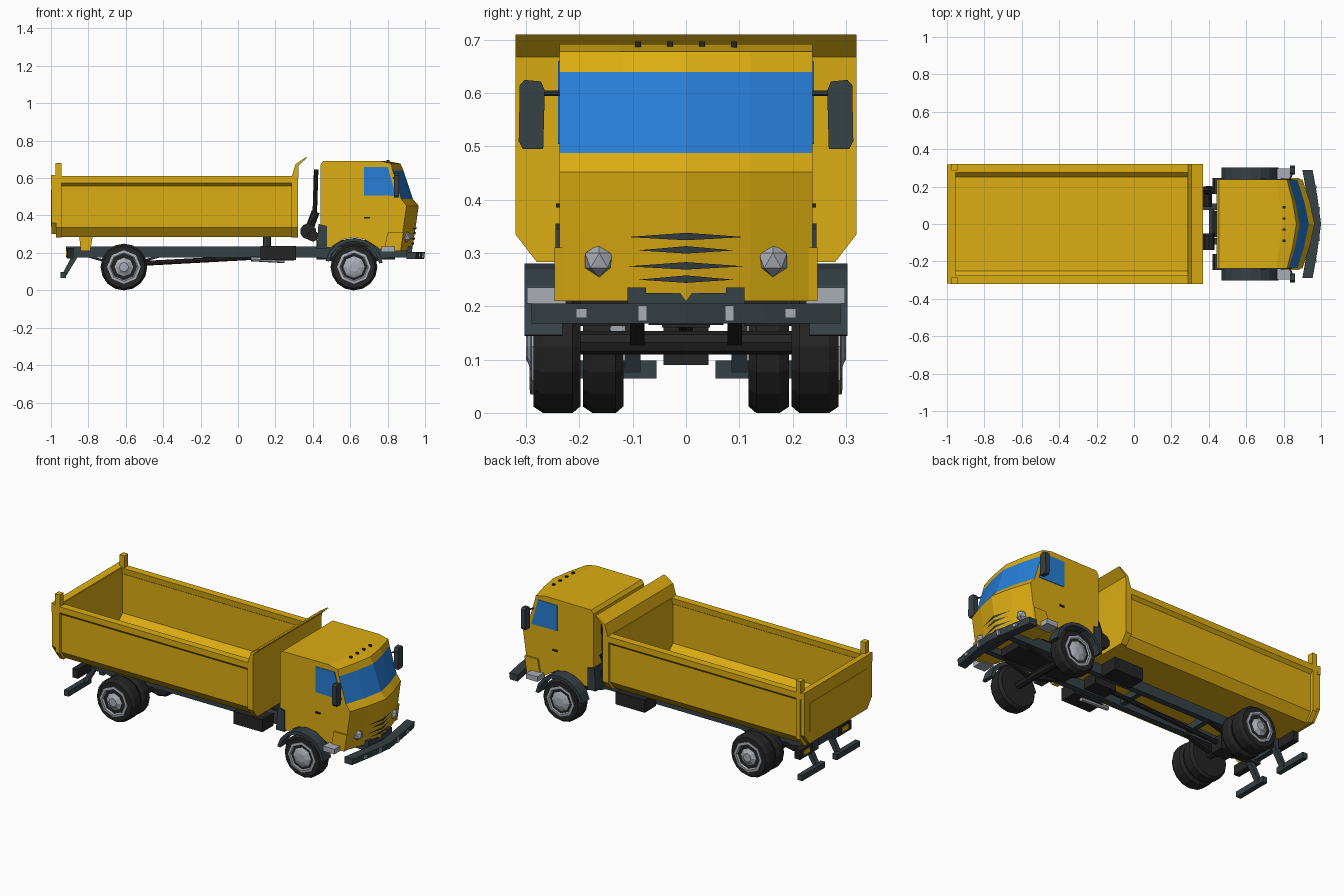
import bpy, bmesh, math
from mathutils import Vector


def material(name, rgb):
    m = bpy.data.materials.new(name)
    m.diffuse_color = (*rgb, 1)
    return m


YELLOW = material("yellow paint", (0.72, 0.42, 0.006))
BLUE = material("blue glass", (0.02, 0.21, 0.68))
SLATE = material("slate frame", (0.037, 0.052, 0.06))
BLACK = material("black rubber", (0.018, 0.018, 0.018))
GREY = material("light grey metal", (0.40, 0.43, 0.47))


def finish(name, bm, *mats):
    bmesh.ops.recalc_face_normals(bm, faces=bm.faces)
    me = bpy.data.meshes.new(name)
    bm.to_mesh(me)
    bm.free()
    for m in mats:
        me.materials.append(m)
    ob = bpy.data.objects.new(name, me)
    bpy.context.collection.objects.link(ob)
    return ob


def loft(name, sections, mats, rule=None):
    """Skin equal-length point loops and cap both ends; rule gives a material per strip."""
    bm = bmesh.new()
    rows = [[bm.verts.new(p) for p in s] for s in sections]
    n = len(rows[0])
    for a, b in zip(rows, rows[1:]):
        for i in range(n):
            f = bm.faces.new((a[i], a[(i + 1) % n], b[(i + 1) % n], b[i]))
            f.material_index = rule(i) if rule else 0
    bm.faces.new(rows[0])
    bm.faces.new(rows[-1])
    return finish(name, bm, *mats)


def prism_x(name, yz, a, b, mat):
    return loft(name, [[(x, y, z) for y, z in yz] for x in (a, b)], [mat])


def prism_y(name, xz, a, b, mat):
    return loft(name, [[(x, y, z) for x, z in xz] for y in (a, b)], [mat])


def box(name, x0, x1, y0, y1, z0, z1, mat):
    return prism_y(name, [(x0, z0), (x1, z0), (x1, z1), (x0, z1)], y0, y1, mat)


def rod(name, p, q, r, mat, n=8):
    p, q = Vector(p), Vector(q)
    bm = bmesh.new()
    bmesh.ops.create_cone(bm, cap_ends=True, segments=n, radius1=r, radius2=r, depth=(q - p).length)
    rot = (q - p).to_track_quat('Z', 'Y').to_matrix()
    bmesh.ops.rotate(bm, verts=bm.verts, matrix=rot)
    bmesh.ops.translate(bm, verts=bm.verts, vec=(p + q) / 2)
    return finish(name, bm, mat)


def lathe_y(name, prof, x, z, s, mat, n):
    """Revolve (radius, y) rings around a wheel axis."""
    return loft(name, [[(x + r * math.cos(2 * math.pi * i / n), s * y, z + r * math.sin(2 * math.pi * i / n))
                        for i in range(n)] for r, y in prof], [mat])


def mirrored(half):
    return half + [(-y, z) for y, z in reversed(half)]


# cab: side profile (x, z, sweep back at the corners), wheel arch in the bottom edge
HW = 0.237
sweep = lambda y: (abs(y) / HW) ** 1.35
cab = [(0.44, 0.23, 0), (0.44, 0.67, 0), (0.455, 0.69, 0), (0.79, 0.692, 0.03), (0.868, 0.678, 0.05),
       (0.885, 0.64, 0.058), (0.935, 0.488, 0.062), (0.966, 0.452, 0.065), (0.95, 0.34, 0.065),
       (0.93, 0.21, 0.065), (0.775, 0.21, 0)]
cab += [(0.62 + 0.158 * math.cos(math.radians(a)), 0.125 + 0.158 * math.sin(math.radians(a)), 0)
        for a in (48, 69, 90, 111, 132)] + [(0.50, 0.23, 0)]
loft("cab", [[(x - k * sweep(y), y, z) for x, z, k in cab] for y in (-HW, -0.12, 0, 0.12, HW)],
     [YELLOW, BLUE], lambda i: 1 if i == 5 else 0)


def front_x(y, z):
    return 0.93 + (z - 0.21) * 0.154 - 0.065 * sweep(y)


# grille slots, folded along the centre line
for z, w in ((0.33, 0.11), (0.305, 0.09), (0.275, 0.11), (0.25, 0.09)):
    bm = bmesh.new()
    l, t, r, b = [bm.verts.new((front_x(y, h) + 0.005, y, h)) for y, h in
                  ((-w, z), (0, z + 0.008), (w, z), (0, z - 0.006))]
    bm.faces.new((l, b, t))
    bm.faces.new((b, r, t))
    finish("grille_slot", bm, SLATE)

# roof marker lamps
for y in (-0.09, -0.03, 0.03, 0.09):
    box("roof_lamp", 0.795, 0.81, y - 0.006, y + 0.006, 0.684, 0.697, BLACK)

# parts that repeat on both sides of the cab
for s in (-1, 1):
    prism_y("side_window", [(0.675, 0.508), (0.675, 0.658), (0.80, 0.66), (0.845, 0.505)],
            s * 0.235, s * 0.2405, BLUE)
    box("door_handle", 0.675, 0.705, s * 0.236, s * 0.244, 0.385, 0.393, BLACK)
    prism_y("corner_panel", [(0.78, 0.21), (0.87, 0.21), (0.885, 0.31), (0.80, 0.31)],
            s * 0.23, s * 0.247, YELLOW)
    # headlight
    hx = front_x(0.163, 0.286)
    bm = bmesh.new()
    bmesh.ops.create_icosphere(bm, subdivisions=1, radius=0.031)
    bmesh.ops.translate(bm, verts=bm.verts, vec=(hx - 0.004, s * 0.163, 0.286))
    finish("headlight", bm, GREY)
    # mirror with its arm
    prism_x("mirror", [(s * y, z) for y, z in ((0.268, 0.495), (0.306, 0.495), (0.314, 0.51), (0.312, 0.615),
            (0.303, 0.625), (0.272, 0.622), (0.265, 0.605))], 0.835, 0.862, SLATE)
    rod("mirror_arm", (0.83, s * 0.23, 0.60), (0.85, s * 0.28, 0.60), 0.005, SLATE, 6)
    # fender arch
    arc = [math.radians(a) for a in range(8, 173, 20)]
    prism_y("fender", [(0.62 + 0.155 * math.cos(a), 0.125 + 0.155 * math.sin(a)) for a in arc] +
            [(0.62 + 0.136 * math.cos(a), 0.125 + 0.136 * math.sin(a)) for a in reversed(arc)],
            s * 0.232, s * 0.303, SLATE)
    prism_y("mud_shield", [(0.42, 0.22), (0.475, 0.22), (0.475, 0.345), (0.43, 0.355)],
            s * 0.16, s * 0.245, SLATE)
    box("step", 0.765, 0.84, s * 0.225, s * 0.298, 0.205, 0.235, GREY)

# front bumper, swept back towards the ends
bumper = [(-0.29, 0.045), (-0.15, 0.02), (0, 0), (0.15, 0.02), (0.29, 0.045)]
loft("front_bumper", [[(0.945 - k, y, 0.168), (0.995 - k, y, 0.168), (1.0 - k, y, 0.205), (0.945 - k, y, 0.205)]
                      for y, k in bumper], [SLATE])
for s in (-1, 1):
    box("tow_plate", 0.96, 0.994, s * 0.073, s * 0.09, 0.172, 0.202, GREY)
    box("fog_lamp", 0.95, 0.977, s * 0.186, s * 0.206, 0.178, 0.196, GREY)

# dump body: trough with bevelled lower edges
trough = mirrored([(0.302, 0.60), (0.302, 0.335), (0.262, 0.285)])
trough += [(-y, z) for y, z in mirrored([(0.285, 0.60), (0.285, 0.34), (0.25, 0.305)])]
prism_x("dump_trough", trough, -0.97, 0.31, YELLOW)
plate = [(0.32, 0.61), (0.32, 0.335), (0.28, 0.283)]
prism_x("tailgate", mirrored([(0.315, 0.61), (0.315, 0.36), (0.27, 0.30)]), -0.998, -0.955, YELLOW)
prism_x("tailgate_panel", mirrored([(0.27, 0.54), (0.27, 0.37), (0.24, 0.34)]), -1.0, -0.99, YELLOW)
prism_x("front_wall", mirrored(plate), 0.285, 0.322, YELLOW)
prism_y("front_visor", [(0.285, 0.60), (0.322, 0.60), (0.325, 0.668), (0.37, 0.71), (0.36, 0.71), (0.308, 0.675)],
        -0.32, 0.32, YELLOW)
prism_y("tailgate_lip", [(-1.0, 0.565), (-0.96, 0.565), (-0.96, 0.612), (-1.0, 0.618)], -0.318, 0.318, YELLOW)
for s in (-1, 1):
    prism_x("side_rail", [(s * y, z) for y, z in ((0.276, 0.61), (0.32, 0.61), (0.32, 0.575), (0.302, 0.558),
            (0.28, 0.575))], -0.98, 0.30, YELLOW)
    prism_x("rear_corner_frame", [(s * y, z) for y, z in ((0.29, 0.60), (0.32, 0.60), (0.32, 0.335),
            (0.28, 0.283), (0.25, 0.283), (0.29, 0.335))], -0.972, -0.945, YELLOW)
    box("rear_post", -0.975, -0.943, s * 0.285, s * 0.32, 0.58, 0.68, YELLOW)
    prism_y("hinge_bracket", [(-0.84, 0.21), (-0.79, 0.21), (-0.775, 0.30), (-0.85, 0.30)],
            s * 0.07, s * 0.13, YELLOW)

# chassis
for s in (-1, 1):
    box("chassis_rail", -0.92, 0.93, s * 0.075, s * 0.11, 0.175, 0.235, SLATE)
    # rear underrun guard
    prism_y("guard_strut", [(-0.885, 0.19), (-0.85, 0.19), (-0.92, 0.075), (-0.945, 0.075)],
            s * 0.085, s * 0.115, SLATE)
    box("guard_bar", -0.95, -0.92, s * 0.055, s * 0.27, 0.065, 0.098, SLATE)
    # tail lamps
    box("tail_lamp_box", -0.915, -0.88, s * 0.12, s * 0.24, 0.17, 0.225, BLACK)
    box("tail_lamp_plate", -0.92, -0.914, s * 0.15, s * 0.21, 0.185, 0.212, YELLOW)
    # side boxes
    box("side_box", 0.12, 0.31, s * 0.11, s * 0.215, 0.163, 0.237, BLACK)
    # leaf springs
    for x in (-0.61, 0.62):
        prism_y("leaf_spring", [(x - 0.19, 0.185), (x, 0.14), (x + 0.19, 0.185), (x + 0.19, 0.175),
                (x, 0.122), (x - 0.19, 0.175)], s * 0.078, s * 0.105, BLACK)
for x in (-0.91, -0.45, 0.0, 0.40, 0.90):
    box("cross_member", x, x + 0.03, -0.08, 0.08, 0.185, 0.225, SLATE)
box("engine", 0.42, 0.84, -0.07, 0.07, 0.165, 0.27, BLACK)
box("gearbox", 0.16, 0.30, -0.045, 0.045, 0.16, 0.225, BLACK)
rod("lift_cylinder", (0.155, 0, 0.20), (0.155, 0, 0.29), 0.022, SLATE)
rod("air_tank", (0.07, -0.13, 0.168), (0.25, -0.13, 0.158), 0.013, GREY)
rod("drive_shaft", (0.16, 0, 0.18), (-0.58, 0, 0.14), 0.013, BLACK)

# air intake behind the cab
rod("air_filter", (0.375, 0.09, 0.315), (0.375, 0.20, 0.315), 0.043, BLACK, 10)
rod("intake_elbow", (0.385, 0.18, 0.34), (0.415, 0.18, 0.42), 0.022, BLACK)
rod("intake_pipe", (0.41, 0.18, 0.40), (0.418, 0.18, 0.645), 0.012, BLACK)
rod("coolant_tank", (0.40, -0.14, 0.29), (0.40, -0.05, 0.29), 0.03, BLACK)

# axles
for x in (-0.61, 0.62):
    rod("axle", (x, -0.2, 0.132), (x, 0.2, 0.132), 0.022, BLACK)
box("differential", -0.66, -0.56, -0.042, 0.042, 0.09, 0.175, BLACK)


# wheels: tyre ring plus an eight-sided rim
def wheel(name, x, s, y0, y1, rim):
    lathe_y(name + "_tyre", [(0.08, y0), (0.112, y0), (0.125, y0 + 0.015), (0.125, y1 - 0.018),
                             (0.113, y1), (0.088, y1)], x, 0.1245, s, BLACK, 16)
    lathe_y(name + "_rim", [(r, y1 + d) for r, d in rim], x, 0.1245, s, GREY, 8)


for s in (-1, 1):
    wheel("front_wheel", 0.62, s, 0.198, 0.286,
          [(0.088, -0.02), (0.09, 0.004), (0.076, 0.006), (0.066, -0.004), (0.045, 0.006), (0.025, 0.012)])
    wheel("rear_outer_wheel", -0.61, s, 0.198, 0.286,
          [(0.088, -0.02), (0.09, 0.006), (0.076, 0.008), (0.064, -0.006), (0.04, 0.004), (0.025, 0.014)])
    wheel("rear_inner_wheel", -0.61, s, 0.117, 0.193,
          [(0.08, -0.074), (0.08, -0.05), (0.08, -0.01), (0.05, 0.0)])
